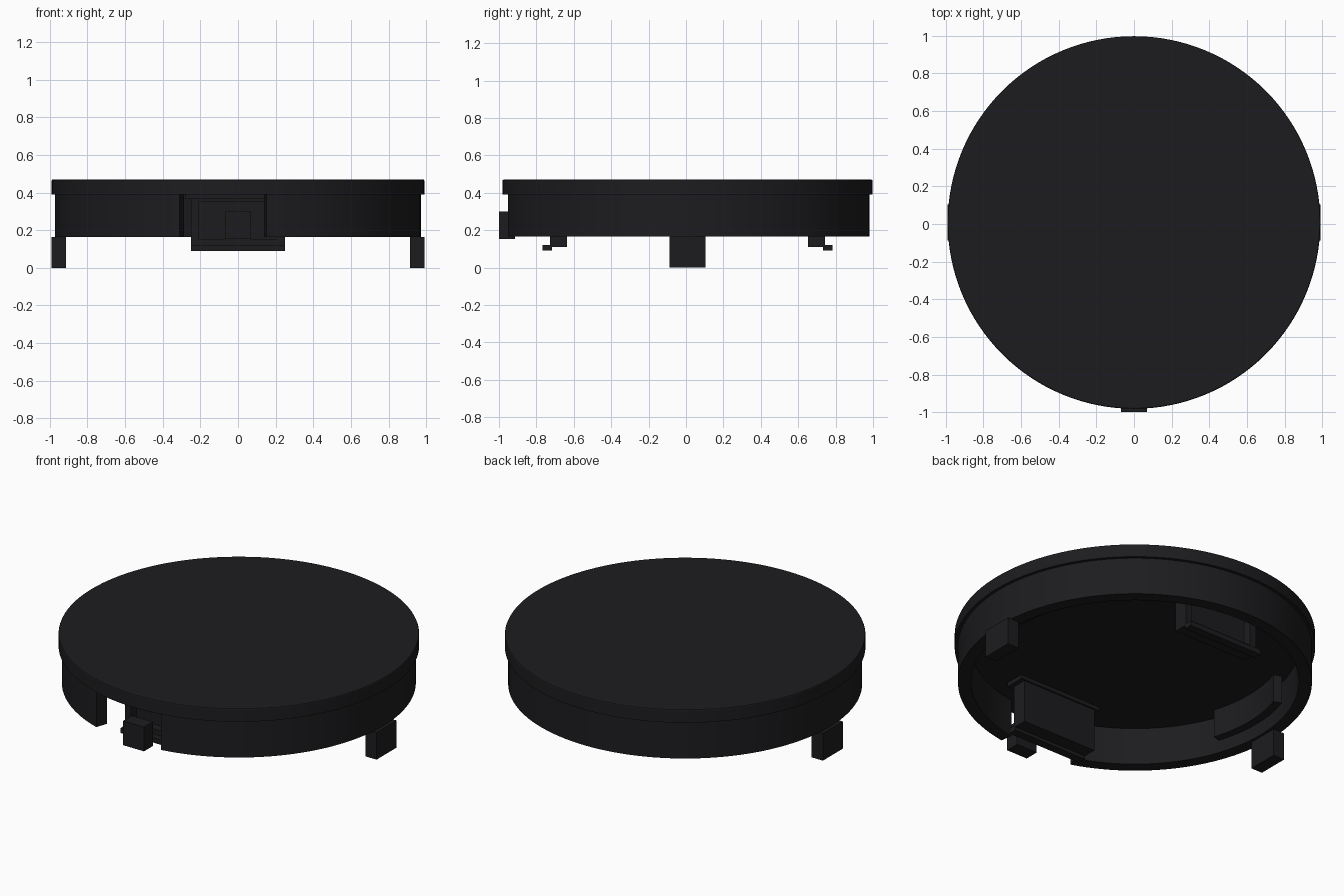
import bpy, bmesh, math

if "Cube" in bpy.data.objects:
    bpy.data.objects.remove(bpy.data.objects["Cube"])

CY = 0.008  # centre of the round body in y

dark = bpy.data.materials.new("dark_plastic")
dark.diffuse_color = (0.012, 0.012, 0.014, 1)
dark.use_nodes = True
dark.node_tree.nodes["Principled BSDF"].inputs["Base Color"].default_value = dark.diffuse_color


def finish(bm, name, smooth=False):
    bmesh.ops.recalc_face_normals(bm, faces=bm.faces)
    me = bpy.data.meshes.new(name)
    bm.to_mesh(me)
    bm.free()
    me.materials.append(dark)
    ob = bpy.data.objects.new(name, me)
    bpy.context.collection.objects.link(ob)
    if smooth:
        bpy.ops.object.select_all(action='DESELECT')
        ob.select_set(True)
        bpy.context.view_layer.objects.active = ob
        bpy.ops.object.shade_smooth_by_angle(angle=math.radians(20))
    return ob


def add_box(bm, x0, x1, y0, y1, z0, z1):
    vs = bmesh.ops.create_cube(bm, size=1)["verts"]
    for v in vs:
        v.co.x = x1 if v.co.x > 0 else x0
        v.co.y = y1 if v.co.y > 0 else y0
        v.co.z = z1 if v.co.z > 0 else z0
    return vs


def box(name, *b):
    bm = bmesh.new()
    add_box(bm, *b)
    return finish(bm, name)


def arc_wall(name, r0, r1, z0, z1, a0, a1, n):
    """Curved wall between two angles (degrees)."""
    bm = bmesh.new()
    rows = []
    for i in range(n + 1):
        a = math.radians(a0 + (a1 - a0) * i / n)
        rows.append([bm.verts.new((r * math.cos(a), CY + r * math.sin(a), z))
                     for r, z in ((r0, z0), (r1, z0), (r1, z1), (r0, z1))])
    for p, q in zip(rows, rows[1:]):
        for k in range(4):
            bm.faces.new((p[k], p[(k + 1) % 4], q[(k + 1) % 4], q[k]))
    bm.faces.new(rows[0])
    bm.faces.new(rows[-1][::-1])
    return finish(bm, name, True)


# Lid disc with a small bevelled top edge
bm = bmesh.new()
bmesh.ops.create_cone(bm, cap_ends=True, segments=128, radius1=0.99, radius2=0.99, depth=0.08)
bmesh.ops.translate(bm, verts=bm.verts, vec=(0, CY, 0.43))
rim = [e for e in bm.edges if all(v.co.z > 0.46 for v in e.verts)]
bmesh.ops.bevel(bm, geom=rim, offset=0.007, segments=2, profile=0.5, affect='EDGES')
finish(bm, "lid", True)

# Skirt with a gap at the front
arc_wall("skirt", 0.90, 0.972, 0.165, 0.392, -81.1, 251.4, 120)

# Feet and inner curved ribs on both sides
for side, s in (("right", 1), ("left", -1)):
    x0, x1 = sorted((s * 0.915, s * 0.99))
    box(side + "_foot", x0, x1, CY - 0.095, CY + 0.095, 0, 0.165)
    mid = 0 if s > 0 else 180
    arc_wall(side + "_inner_rib", 0.82, 0.87, 0.22, 0.392, mid - 18, mid + 18, 16)

# Front push block
box("front_block", -0.07, 0.07, -1.0, -0.915, 0.153, 0.30)

# Front and back clips: recessed plate, top flange and bottom lip
for side, s in (("front", -1), ("back", 1)):
    def span(a, b):
        return sorted((CY + s * a, CY + s * b))
    bm = bmesh.new()
    add_box(bm, -0.25, 0.25, *span(0.645, 0.735), 0.11, 0.392)
    bm.normal_update()
    outer = [f for f in bm.faces if f.normal.y * s > 0.9]
    bmesh.ops.inset_region(bm, faces=outer, thickness=0.06)
    bmesh.ops.translate(bm, verts=outer[0].verts[:], vec=(0, 0, 0))
    hole = bmesh.ops.extrude_face_region(bm, geom=outer)["geom"]
    bmesh.ops.delete(bm, geom=outer, context='FACES_ONLY')
    bmesh.ops.translate(bm, verts=[g for g in hole if isinstance(g, bmesh.types.BMVert)],
                        vec=(0, -s * 0.05, 0))
    finish(bm, side + "_clip_plate")
    box(side + "_clip_flange", -0.28, 0.28, *span(0.635, 0.755), 0.367, 0.392)
    box(side + "_clip_lip", -0.25, 0.25, *span(0.725, 0.775), 0.09, 0.12)
